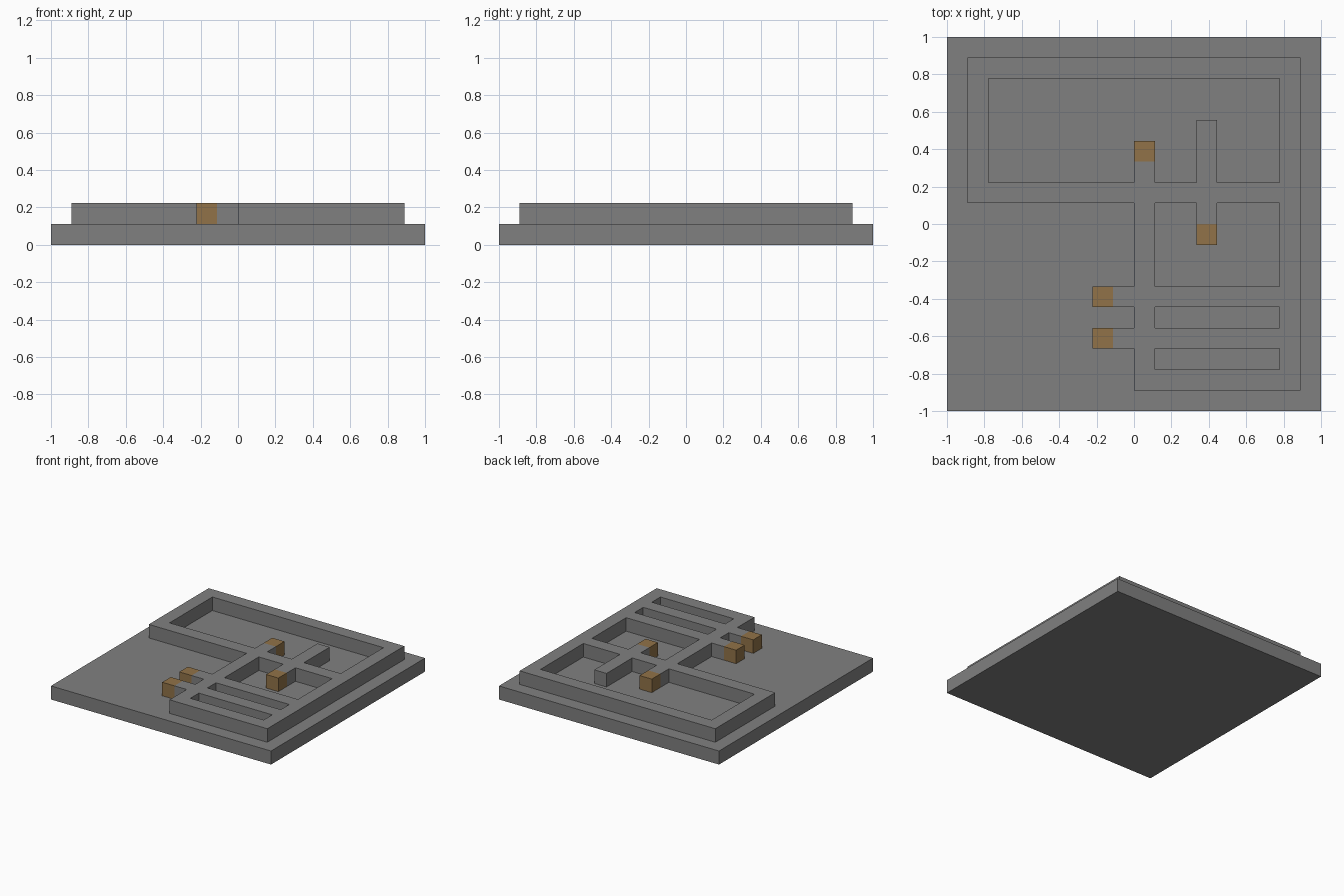
import bpy
import bmesh
from math import radians

CELL = 2 / 18  # the whole plan sits on an 18 x 18 grid

cube = bpy.data.objects.get("Cube")
if cube:
    bpy.data.objects.remove(cube, do_unlink=True)


def material(name, color):
    mat = bpy.data.materials.new(name)
    mat.use_nodes = True
    mat.diffuse_color = color
    bsdf = next(n for n in mat.node_tree.nodes if n.type == "BSDF_PRINCIPLED")
    bsdf.inputs["Base Color"].default_value = color
    return mat


def raise_cells(name, cells, bottom, mats, accents=()):
    """Extrude a set of grid cells into one joined solid; accent cells use the second material."""
    bm = bmesh.new()
    corners = {}

    def corner(i, j):
        if (i, j) not in corners:
            corners[i, j] = bm.verts.new((i * CELL - 1, j * CELL - 1, bottom))
        return corners[i, j]

    for i, j in sorted(cells):
        face = bm.faces.new([corner(i, j), corner(i + 1, j), corner(i + 1, j + 1), corner(i, j + 1)])
        face.material_index = int((i, j) in accents)
    extruded = bmesh.ops.extrude_face_region(bm, geom=bm.faces[:], use_keep_orig=True)
    for item in extruded["geom"]:
        if isinstance(item, bmesh.types.BMVert):
            item.co.z += CELL
    # side faces take the colour of the cell they enclose
    bm.normal_update()
    bmesh.ops.recalc_face_normals(bm, faces=bm.faces[:])
    for face in bm.faces:
        inside = face.calc_center_median() - face.normal * CELL / 2
        cell = (int((inside.x + 1) / CELL), int((inside.y + 1) / CELL))
        face.material_index = int(cell in accents)
    bmesh.ops.dissolve_limit(bm, angle_limit=radians(1), verts=bm.verts[:],
                             edges=bm.edges[:], delimit={"MATERIAL"})
    mesh = bpy.data.meshes.new(name)
    bm.to_mesh(mesh)
    bm.free()
    for mat in mats:
        mesh.materials.append(mat)
    obj = bpy.data.objects.new(name, mesh)
    bpy.context.collection.objects.link(obj)


def block(x0, x1, y0, y1):
    return {(i, j) for i in range(x0, x1 + 1) for j in range(y0, y1 + 1)}


grey = material("stone grey", (0.216, 0.216, 0.216, 1))
orange = material("ochre", (0.283, 0.171, 0.065, 1))

# Square base slab
raise_cells("base_slab", block(0, 17, 0, 17), 0, [grey])

# Raised walls: outer frame, dividers and branches
walls = set()
for wall in [
    (1, 16, 16, 16),   # back wall
    (1, 1, 10, 16),    # short right wall
    (16, 16, 1, 16),   # long left wall
    (1, 16, 10, 10),   # cross divider
    (9, 9, 1, 12),     # middle wall
    (12, 12, 8, 13),   # crossing stub
    (7, 16, 5, 5),     # upper rung
    (7, 16, 3, 3),     # lower rung
    (9, 16, 1, 1),     # front wall
]:
    walls |= block(*wall)

# Coloured end blocks on the open branches
ends = {(9, 12), (12, 8), (7, 5), (7, 3)}
raise_cells("walls", walls, CELL, [grey, orange], ends)
